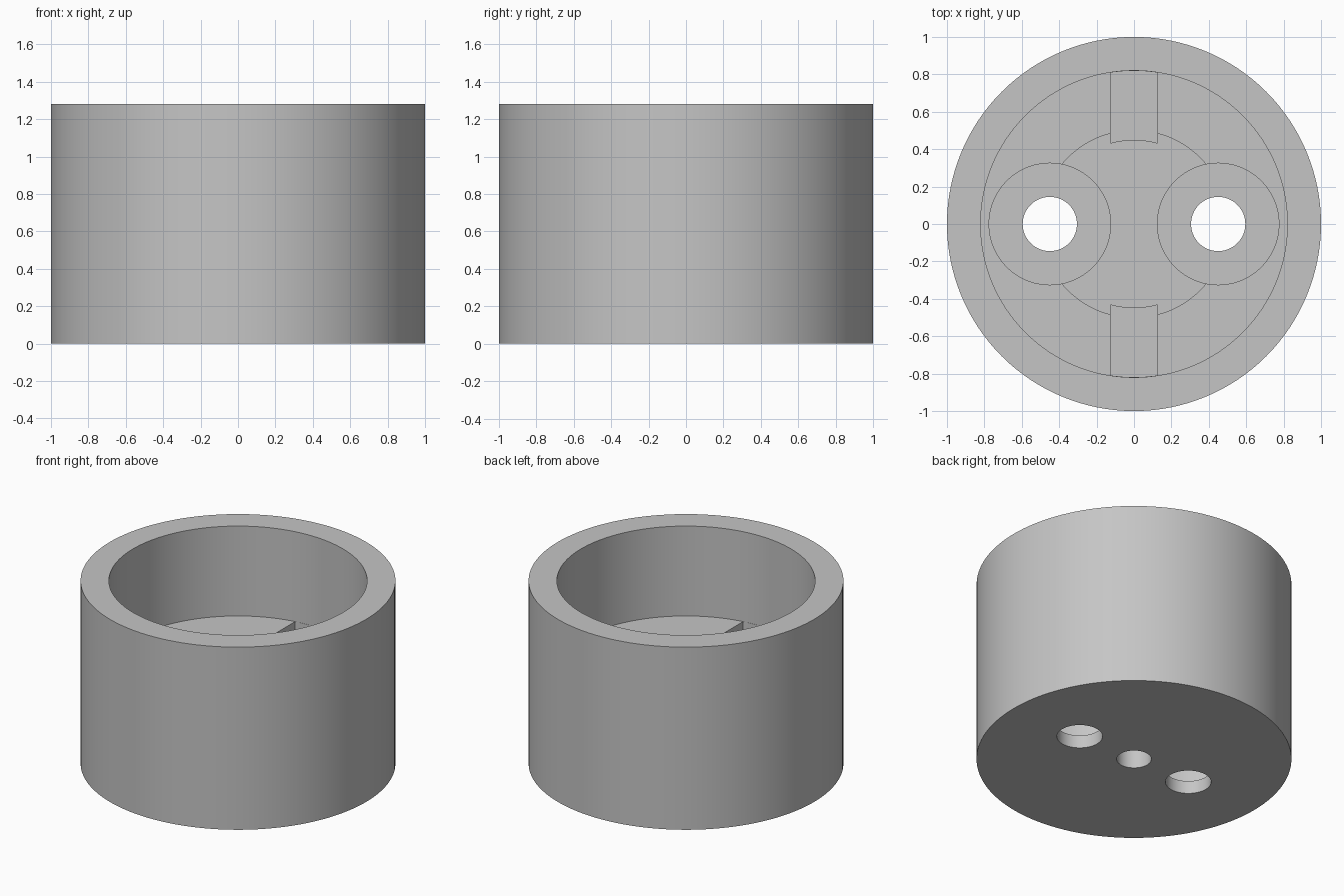
import bpy, bmesh, math

if "Cube" in bpy.data.objects:
    bpy.data.objects.remove(bpy.data.objects["Cube"])

HEIGHT, FLOOR, RECESS, SLOT, POCKET = 1.28, 0.65, 0.42, 0.36, 0.09


def circle(radius, cx=0.0, n=128):
    return [(cx + radius * math.cos(2 * math.pi * i / n),
             radius * math.sin(2 * math.pi * i / n)) for i in range(n)]


def prism(name, outline, z0, z1):
    """Extrude a counter-clockwise outline between two heights."""
    bm = bmesh.new()
    low = [bm.verts.new((x, y, z0)) for x, y in outline]
    high = [bm.verts.new((x, y, z1)) for x, y in outline]
    bm.faces.new(low[::-1])
    bm.faces.new(high)
    n = len(outline)
    for i in range(n):
        j = (i + 1) % n
        bm.faces.new((low[i], low[j], high[j], high[i]))
    bmesh.ops.recalc_face_normals(bm, faces=bm.faces)
    mesh = bpy.data.meshes.new(name)
    bm.to_mesh(mesh)
    bm.free()
    obj = bpy.data.objects.new(name, mesh)
    bpy.context.collection.objects.link(obj)
    return obj


def slot_outline(side, inner=0.45, outer=0.819, half=0.125, steps=10):
    """Straight-sided slot with both ends curved around the centre."""
    xs = [-half + 2 * half * i / steps for i in range(steps + 1)]
    pts = [(x, math.sqrt(inner ** 2 - x * x)) for x in xs]
    pts += [(x, math.sqrt(outer ** 2 - x * x)) for x in reversed(xs)]
    return [(side * x, side * y) for x, y in pts]


# Outer cup body
cup = prism("cup_body", circle(1.0), 0, HEIGHT)

# Main bore, central recess and blind hole in the underside
cutters = [
    prism("bore_cutter", circle(0.82), FLOOR, HEIGHT + 0.1),
    prism("recess_cutter", circle(0.5), RECESS, FLOOR + 0.1),
    prism("blind_hole_cutter", circle(0.11, n=64), -0.1, 0.25),
]
# Paired key slots, round pockets and through holes
for s in (-1, 1):
    cutters += [
        prism("slot_cutter", slot_outline(s), SLOT, FLOOR + 0.05),
        prism("pocket_cutter", circle(0.325, s * 0.45, 96), POCKET, FLOOR + 0.15),
        prism("through_hole_cutter", circle(0.145, s * 0.45, 64), -0.1, POCKET + 0.1),
    ]

bpy.context.view_layer.objects.active = cup
cup.select_set(True)
for cutter in cutters:
    cutter.hide_render = True
    mod = cup.modifiers.new("cut", 'BOOLEAN')
    mod.operation = 'DIFFERENCE'
    mod.solver = 'EXACT'
    mod.object = cutter
    bpy.ops.object.modifier_apply(modifier=mod.name)
    bpy.data.objects.remove(cutter, do_unlink=True)

# Single plain grey finish
grey = bpy.data.materials.new("light_grey")
grey.diffuse_color = (0.56, 0.56, 0.56, 1)
grey.use_nodes = True
grey.node_tree.nodes["Principled BSDF"].inputs["Base Color"].default_value = grey.diffuse_color
cup.data.materials.clear()
cup.data.materials.append(grey)
bpy.ops.object.shade_smooth_by_angle(angle=math.radians(30))
